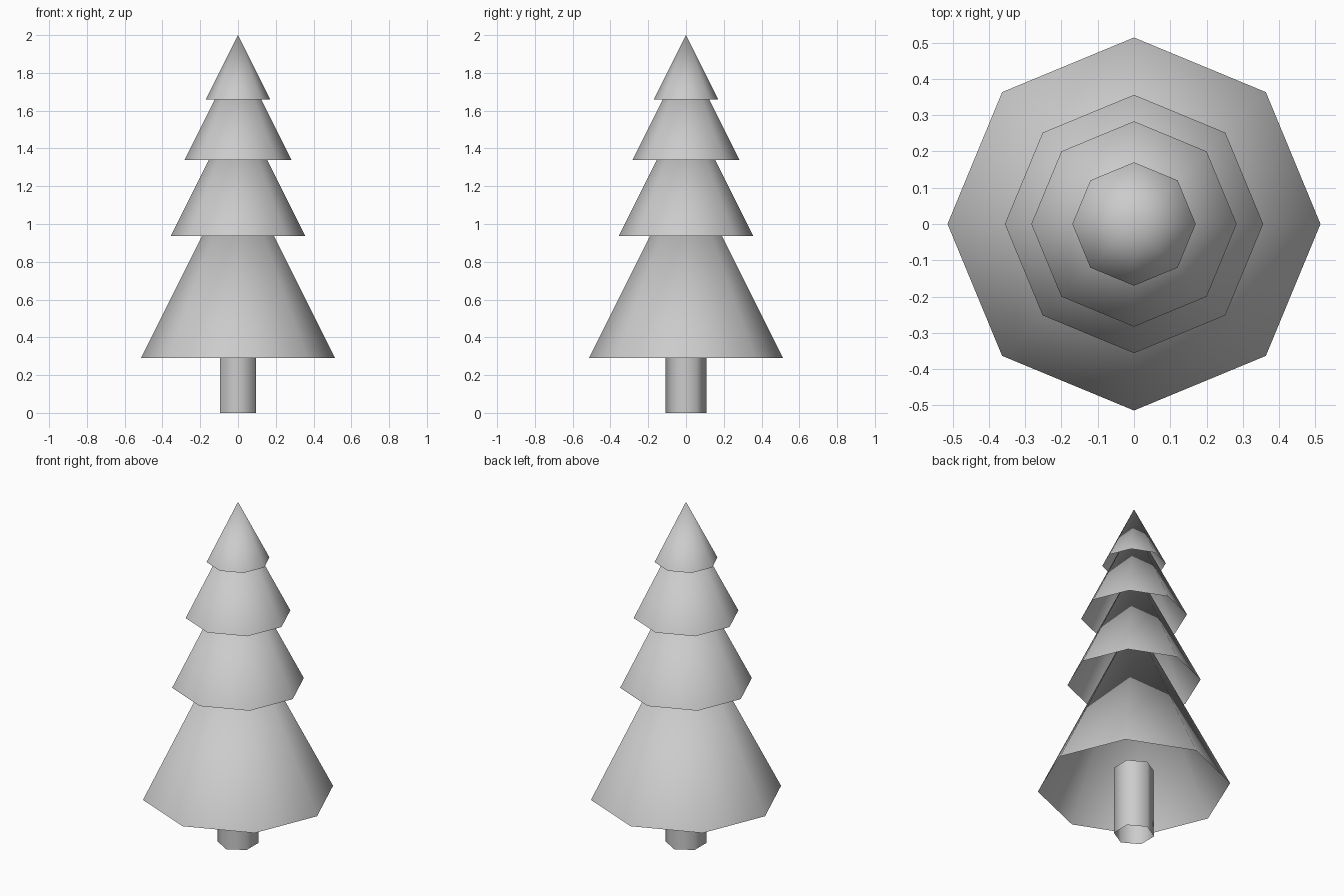
import bpy

if "Cube" in bpy.data.objects:
    bpy.data.objects.remove(bpy.data.objects["Cube"])


def open_cone(name, sides, r_bottom, r_top, z, height):
    """Smooth-shaded, low-sided cone or tube without end caps, base at z."""
    bpy.ops.mesh.primitive_cone_add(
        vertices=sides, radius1=r_bottom, radius2=r_top, depth=height,
        end_fill_type='NOTHING', location=(0, 0, z + height / 2))
    ob = bpy.context.object
    ob.name = name
    bpy.ops.object.shade_smooth()
    return ob


# hexagonal trunk, ending just inside the lowest tier
open_cone("trunk", 6, 0.109, 0.109, 0.0, 0.40)

# hollow foliage tiers, all with the same 2:1 slope
TIERS = [(0.29, 0.514), (0.936, 0.356), (1.34, 0.283), (1.66, 0.17)]
for i, (z, radius) in enumerate(TIERS, 1):
    open_cone(f"foliage_tier_{i}", 8, radius, 0.0, z, radius * 2)
